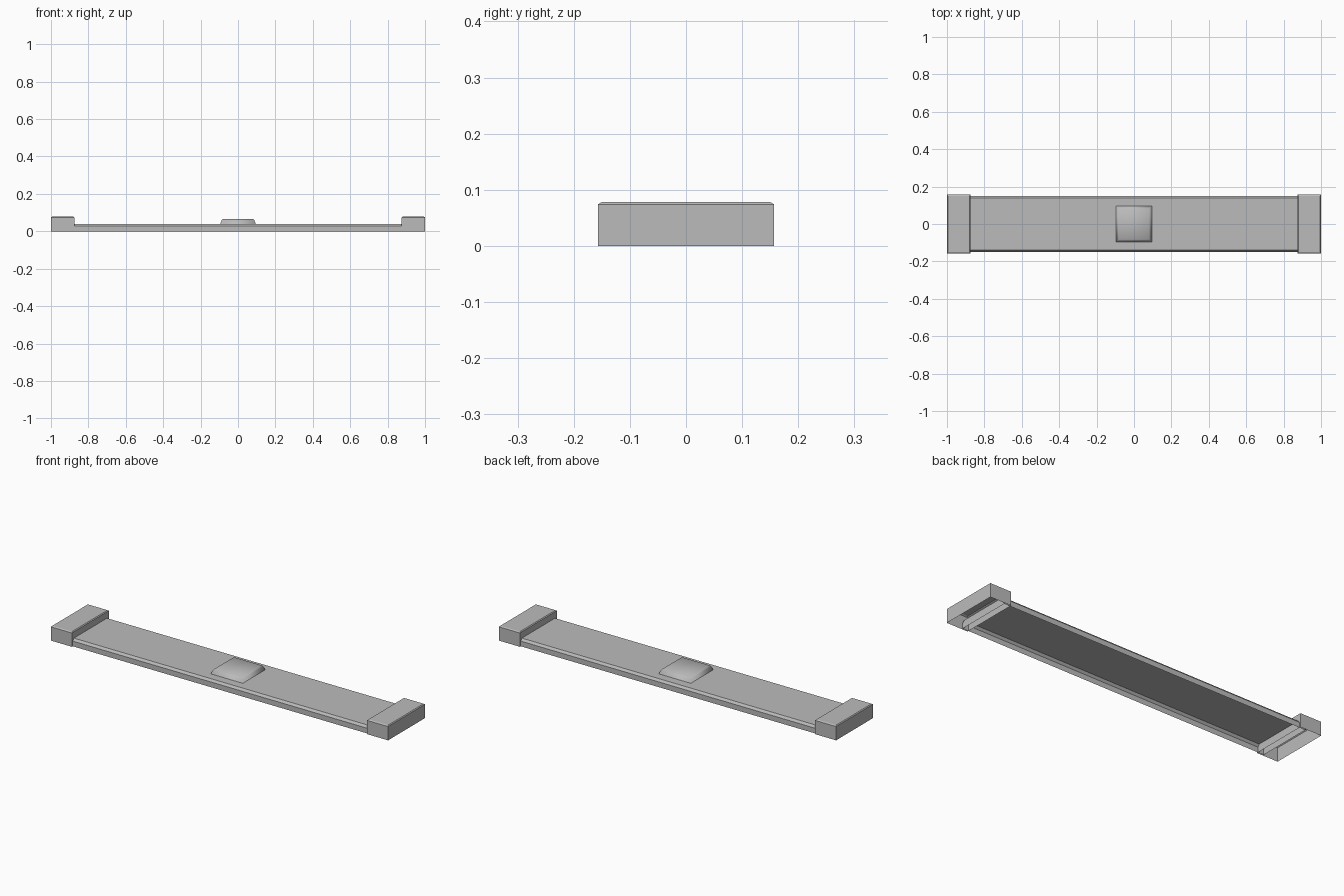
import bpy
import bmesh

cube = bpy.data.objects.get("Cube")
if cube:
    bpy.data.objects.remove(cube, do_unlink=True)

# One plain grey for every part
grey = bpy.data.materials.new("plain grey")
grey.use_nodes = True
colour = (0.5, 0.5, 0.5, 1)
grey.diffuse_color = colour
grey.node_tree.nodes["Principled BSDF"].inputs["Base Color"].default_value = colour


def shell(name, sections, x=0.0, smooth=False):
    """Stack rectangles (half width, half depth, height) into a lid open below."""
    bm = bmesh.new()
    rings = [[bm.verts.new((sx * w, sy * d, z))
              for sx, sy in ((-1, -1), (1, -1), (1, 1), (-1, 1))]
             for w, d, z in sections]
    for low, high in zip(rings, rings[1:]):
        for i in range(4):
            j = (i + 1) % 4
            bm.faces.new((low[i], low[j], high[j], high[i]))
    bm.faces.new(rings[-1])
    for face in bm.faces:
        face.smooth = smooth
    mesh = bpy.data.meshes.new(name)
    bm.to_mesh(mesh)
    bm.free()
    mesh.materials.append(grey)
    obj = bpy.data.objects.new(name, mesh)
    obj.location.x = x
    bpy.context.collection.objects.link(obj)
    return obj


# Long thin strip with sloped long edges, tucked into the end caps
shell("strip", [(0.91, 0.15, 0), (0.91, 0.15, 0.028), (0.91, 0.14, 0.04)])

# Hollow end caps with a fine chamfer round the top
for side, name in ((-1, "right_end_cap"), (1, "left_end_cap")):
    shell(name, [(0.0625, 0.157, 0), (0.0625, 0.157, 0.074),
                 (0.058, 0.15, 0.078)], x=side * 0.9375)

# Soft raised pad in the middle
shell("centre_pad", [(0.095, 0.095, 0.04), (0.087, 0.088, 0.06),
                     (0.082, 0.083, 0.065)], smooth=True)
